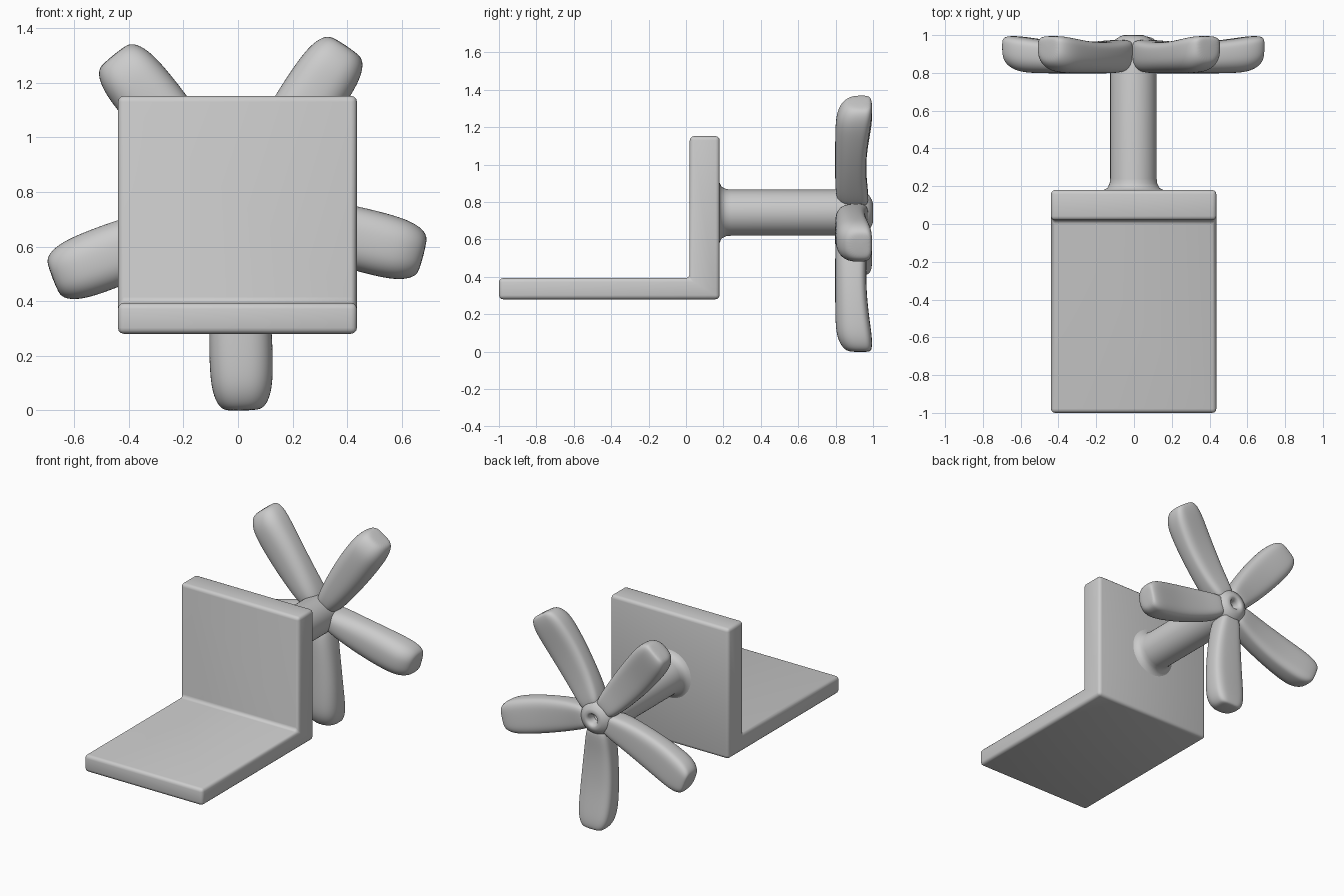
import bpy, bmesh, math
from mathutils import Vector

if "Cube" in bpy.data.objects:
    bpy.data.objects.remove(bpy.data.objects["Cube"])

HUB_X, HUB_Z = -0.003, 0.743


def finish(bm, name, angle=35):
    bmesh.ops.recalc_face_normals(bm, faces=bm.faces)
    me = bpy.data.meshes.new(name)
    bm.to_mesh(me)
    bm.free()
    ob = bpy.data.objects.new(name, me)
    bpy.context.collection.objects.link(ob)
    bpy.ops.object.select_all(action='DESELECT')
    bpy.context.view_layer.objects.active = ob
    ob.select_set(True)
    bpy.ops.object.shade_smooth_by_angle(angle=math.radians(angle))
    return ob


def skin(bm, rings):
    for a, b in zip(rings, rings[1:]):
        n = len(a)
        for i in range(n):
            bm.faces.new((a[i], a[(i + 1) % n], b[(i + 1) % n], b[i]))
    bm.faces.new(rings[0])
    bm.faces.new(rings[-1])


# L-shaped bracket: side profile (y, z) extruded across x
profile = [(-1, 0.28), (0.18, 0.28), (0.18, 1.152), (0.02, 1.152), (0.02, 0.393), (-1, 0.393)]
bm = bmesh.new()
skin(bm, [[bm.verts.new((x, y, z)) for y, z in profile] for x in (-0.44, 0.436)])
bmesh.ops.recalc_face_normals(bm, faces=bm.faces)
bmesh.ops.bevel(bm, geom=bm.edges[:], offset=0.022, segments=3, profile=0.5, affect='EDGES')
finish(bm, "bracket", 60)

# Shaft with flared foot and dimpled rounded end: (radius, y) lathed about the y axis
lathe = [(0.16, 0.12), (0.16, 0.18), (0.138, 0.19), (0.126, 0.215), (0.123, 0.24),
         (0.123, 0.91), (0.115, 0.95), (0.095, 0.978), (0.07, 0.993), (0.05, 1.0),
         (0.036, 0.992), (0.03, 0.975), (0.025, 0.94), (0.012, 0.933)]
bm = bmesh.new()
skin(bm, [[bm.verts.new((HUB_X + r * math.cos(i * math.tau / 48), y,
                         HUB_Z + r * math.sin(i * math.tau / 48))) for i in range(48)]
          for r, y in lathe])
finish(bm, "shaft", 50)

# Blade stations: (distance fraction, half width, front y, back y)
STATIONS = [(0.07, 0.06, 0.82, 0.975), (0.17, 0.082, 0.80, 0.975), (0.30, 0.096, 0.797, 0.965),
            (0.45, 0.108, 0.797, 0.963), (0.62, 0.116, 0.797, 0.968), (0.78, 0.117, 0.798, 0.983),
            (0.88, 0.112, 0.805, 0.993), (0.945, 0.099, 0.825, 0.996), (0.985, 0.08, 0.85, 0.992),
            (1.0, 0.055, 0.88, 0.98)]


def power(v, n):
    return math.copysign(abs(v) ** (2 / n), v)


def blade(name, degrees, length):
    a = math.radians(degrees)
    along = Vector((math.cos(a), 0, math.sin(a)))
    across = Vector((-math.sin(a), 0, math.cos(a)))
    bm = bmesh.new()
    rings = []
    for f, w, front, back in STATIONS:
        mid = front + 0.6 * (back - front)
        ring = []
        for i in range(28):
            t = i * math.tau / 28
            c, s = math.cos(t), math.sin(t)
            n = 2.5 if s < 0 else 3.6
            y = mid + power(s, n) * (mid - front if s < 0 else back - mid)
            p = Vector((HUB_X, y, HUB_Z)) + along * f * length + across * w * power(c, n)
            ring.append(bm.verts.new(p))
        rings.append(ring)
    skin(bm, rings)
    ob = finish(bm, name, 80)
    sub = ob.modifiers.new("smooth", 'SUBSURF')
    sub.levels = sub.render_levels = 2


# Five blades round the hub
for i, (deg, length) in enumerate([(-88.5, 0.745), (-14.5, 0.705), (56, 0.715),
                                   (129, 0.72), (201, 0.725)]):
    blade(f"blade_{i + 1}", deg, length)
